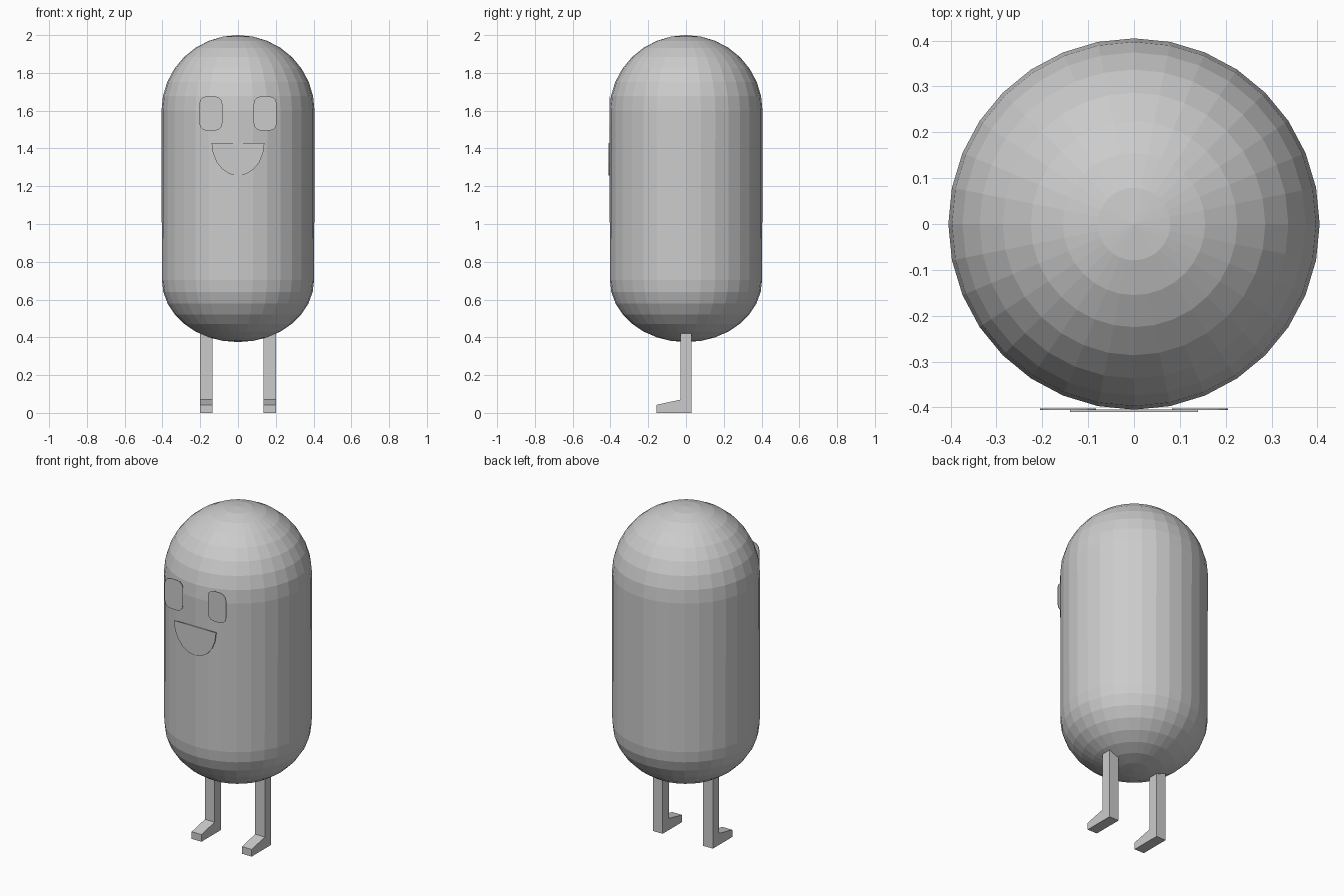
import bpy, bmesh
from math import sin, cos, pi

if "Cube" in bpy.data.objects:
    bpy.data.objects.remove(bpy.data.objects["Cube"])

SEGMENTS = 32


def make_object(name, bm):
    bmesh.ops.recalc_face_normals(bm, faces=bm.faces)
    mesh = bpy.data.meshes.new(name)
    bm.to_mesh(mesh)
    bm.free()
    obj = bpy.data.objects.new(name, mesh)
    bpy.context.collection.objects.link(obj)
    return obj


def extrude_outline(name, points, offset):
    bm = bmesh.new()
    face = bm.faces.new([bm.verts.new(p) for p in points])
    if offset:
        new = bmesh.ops.extrude_face_region(bm, geom=[face], use_keep_orig=True)["geom"]
        verts = [g for g in new if isinstance(g, bmesh.types.BMVert)]
        bmesh.ops.translate(bm, verts=verts, vec=offset)
    return make_object(name, bm)


# Capsule body: tall upper dome, flatter lower dome, revolved around z
step = pi / 16
profile = [(0.405 * sin(i * step), 1.60 + 0.40 * cos(i * step)) for i in range(9)]
profile += [(0.403 * cos(i * step), 0.704 - 0.329 * sin(i * step)) for i in range(9)]
bm = bmesh.new()
verts = [bm.verts.new((r, 0, z)) for r, z in profile]
edges = [bm.edges.new(pair) for pair in zip(verts, verts[1:])]
bmesh.ops.spin(bm, geom=verts + edges, cent=(0, 0, 0), axis=(0, 0, 1),
               angle=2 * pi, steps=SEGMENTS, use_duplicate=False)
bmesh.ops.remove_doubles(bm, verts=bm.verts, dist=0.0005)
make_object("body", bm)

# Eyes: thin flat rounded plates in front of the body
corner = 0.04
for side, label in ((-1, "left"), (1, "right")):
    eye = []
    for k, (sx, sz) in enumerate(((1, 1), (-1, 1), (-1, -1), (1, -1))):
        for j in range(4):
            a = k * pi / 2 + j * pi / 6
            eye.append((side * 0.144 + sx * (0.061 - corner) + corner * cos(a), -0.406,
                        1.585 + sz * (0.091 - corner) + corner * sin(a)))
    extrude_outline(label + "_eye", eye, (0, 0.003, 0))

# Mouth: smiling half disc
mouth = [(-0.14 * cos(i * pi / 10), -0.410, 1.43 - 0.174 * sin(i * pi / 10))
         for i in range(11)]
extrude_outline("mouth", mouth, (0, 0.005, 0))

# Legs with wedge feet pointing forward
leg = [(0.03, 0), (0.03, 0.42), (-0.03, 0.42), (-0.03, 0.07), (-0.155, 0.043), (-0.155, 0)]
for x, label in ((-0.2, "left"), (0.135, "right")):
    extrude_outline(label + "_leg", [(x, y, z) for y, z in leg], (0.065, 0, 0))
